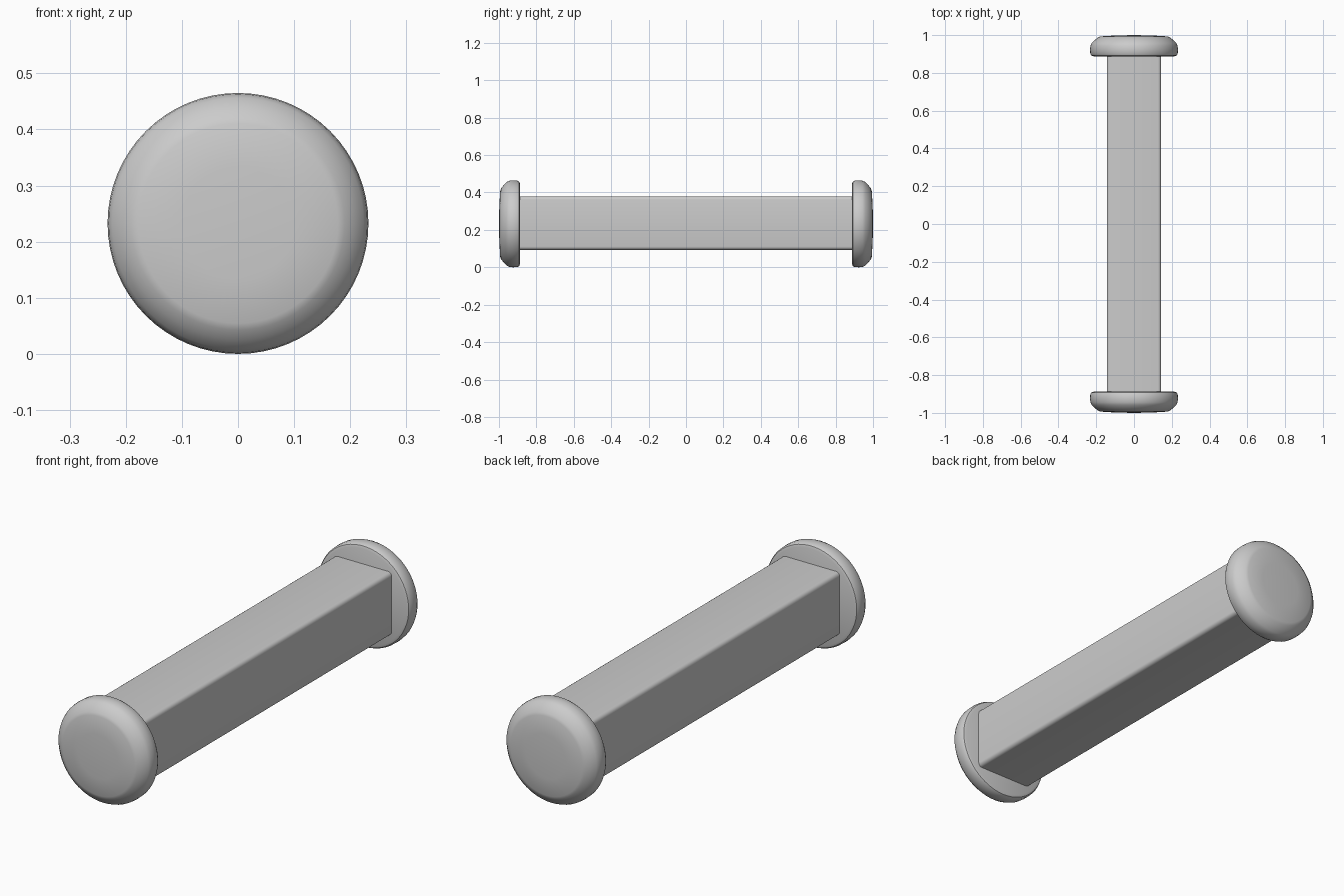
import bpy, bmesh, math
from mathutils import Matrix

if "Cube" in bpy.data.objects:
    bpy.data.objects.remove(bpy.data.objects["Cube"])

AXIS_Z = 0.2325
SEGMENTS = 64


def finish(name, bm, angle):
    bmesh.ops.recalc_face_normals(bm, faces=bm.faces)
    mesh = bpy.data.meshes.new(name)
    bm.to_mesh(mesh)
    bm.free()
    obj = bpy.data.objects.new(name, mesh)
    bpy.context.collection.objects.link(obj)
    bpy.ops.object.select_all(action='DESELECT')
    obj.select_set(True)
    bpy.context.view_layer.objects.active = obj
    bpy.ops.object.shade_smooth_by_angle(angle=math.radians(angle))
    return obj


def end_cap(name, side):
    # (radius, distance along y) from the inner face to the gently domed outer face
    profile = [(0, 0.888), (0.215, 0.888), (0.226, 0.892), (0.2315, 0.902),
               (0.2325, 0.925), (0.2305, 0.944), (0.224, 0.958), (0.207, 0.975),
               (0.190, 0.988), (0.178, 0.993), (0.10, 0.998), (0, 1.0)]
    bm = bmesh.new()
    verts = [bm.verts.new((r, side * y, AXIS_Z)) for r, y in profile]
    edges = [bm.edges.new(pair) for pair in zip(verts, verts[1:])]
    bmesh.ops.spin(bm, geom=verts + edges, cent=(0, 0, AXIS_Z), axis=(0, 1, 0),
                   angle=2 * math.pi, steps=SEGMENTS)
    bmesh.ops.remove_doubles(bm, verts=bm.verts, dist=1e-5)
    return finish(name, bm, 40)


# Square bar with softened long edges, its ends sunk into the caps
bm = bmesh.new()
bmesh.ops.create_cube(bm, size=1, matrix=Matrix.Translation((0, 0, 0.2365))
                      @ Matrix.Diagonal((0.288, 1.79, 0.286, 1)))
long_edges = [e for e in bm.edges
              if abs(e.verts[0].co.y - e.verts[1].co.y) > 1]
bmesh.ops.bevel(bm, geom=long_edges, offset=0.018, segments=4, profile=0.5,
                affect='EDGES')
finish("square_bar", bm, 40)

# Round caps at both ends
end_cap("front_cap", -1)
end_cap("back_cap", 1)
